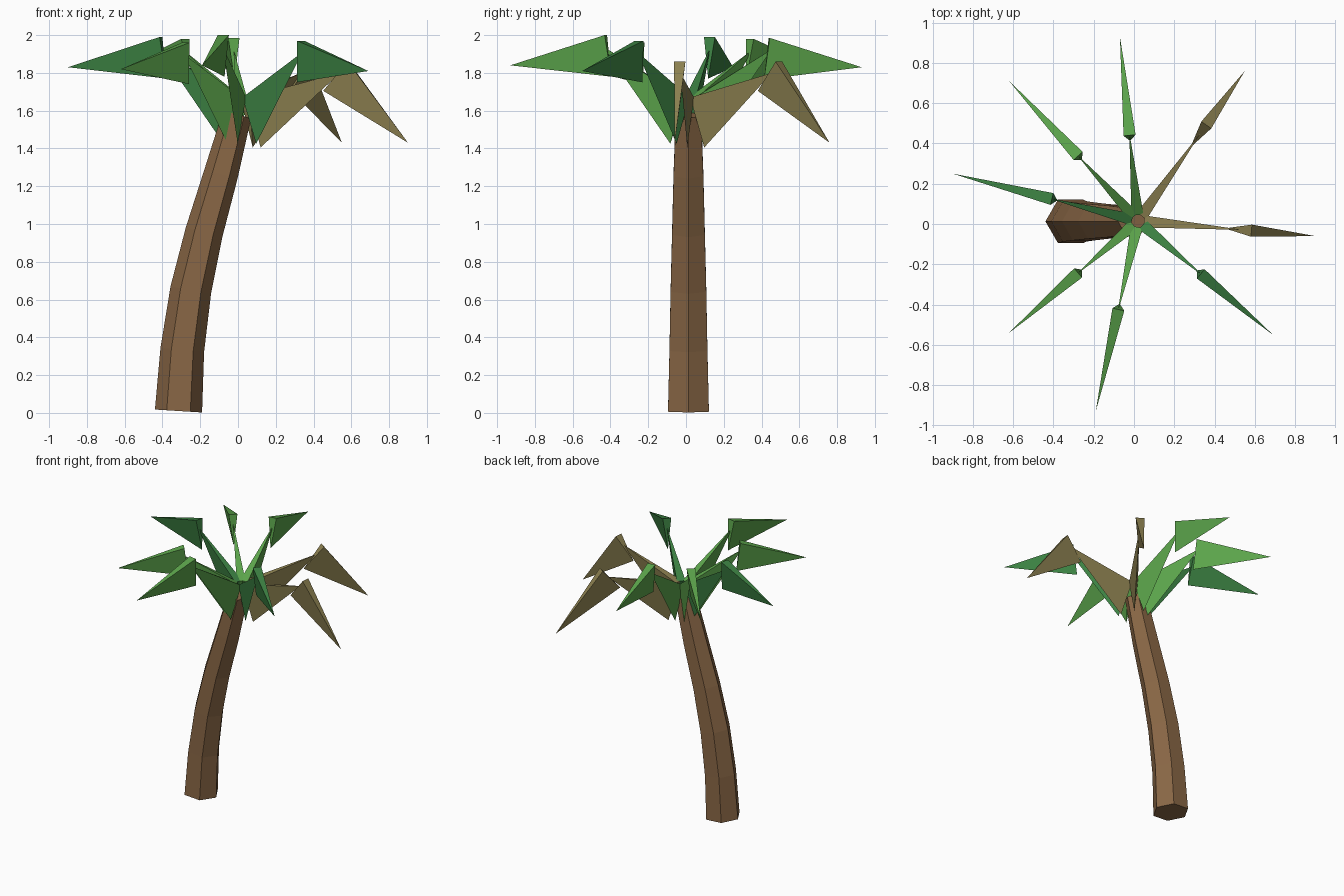
import bpy, math
from mathutils import Vector

if "Cube" in bpy.data.objects:
    bpy.data.objects.remove(bpy.data.objects["Cube"])


def material(name, rgb):
    m = bpy.data.materials.new(name)
    m.diffuse_color = (*rgb, 1)
    m.use_nodes = True
    m.node_tree.nodes["Principled BSDF"].inputs["Base Color"].default_value = m.diffuse_color
    return m


bark = material("bark brown", (0.25, 0.135, 0.06))
leaf = material("leaf green", (0.105, 0.37, 0.07))
deep = material("deep green", (0.045, 0.22, 0.055))
dry = material("dry tan", (0.26, 0.215, 0.08))


def build(name, verts, faces, mat):
    me = bpy.data.meshes.new(name)
    me.from_pydata(verts, [], faces)
    me.materials.append(mat)
    ob = bpy.data.objects.new(name, me)
    bpy.context.collection.objects.link(ob)
    # consistent outward normals
    import bmesh
    bm = bmesh.new()
    bm.from_mesh(me)
    bmesh.ops.recalc_face_normals(bm, faces=bm.faces)
    bm.to_mesh(me)
    bm.free()
    return ob


# Trunk: six-sided leaning tube, rings square to the curve (x, z, radius)
path = [(-0.315, 0.01, 0.125), (-0.295, 0.333, 0.116), (-0.25, 0.65, 0.109),
        (-0.18, 0.955, 0.1), (-0.09, 1.265, 0.091), (-0.005, 1.58, 0.077)]
N = 6
verts, faces = [], []
for i, (x, z, r) in enumerate(path):
    a, b = path[max(i - 1, 0)], path[min(i + 1, len(path) - 1)]
    t = math.atan2(b[0] - a[0], b[1] - a[1])
    for k in range(N):
        u, v = r * math.cos(k * math.tau / N), r * math.sin(k * math.tau / N)
        verts.append((x + u * math.cos(t), 0.013 + v, z - u * math.sin(t)))
for i in range(len(path) - 1):
    for k in range(N):
        j = (k + 1) % N
        faces.append((i * N + k, i * N + j, (i + 1) * N + j, (i + 1) * N + k))
faces += [tuple(range(N)), tuple(range((len(path) - 1) * N, len(path) * N))]
build("trunk", verts, faces, bark)

# Fronds: each is two keeled wedges, a rising stem half and a drooping tip half
hub = Vector((0.02, 0.015, 0))
wedge = [(0, 1, 2), (0, 1, 3), (1, 2, 3), (2, 0, 3)]


def frond(index, x, y, tip_z, peak_z, mat, droop):
    d = Vector((x, y, 0)) - hub
    length = d.length
    d.normalize()
    side = Vector((-d.y, d.x, 0))

    def at(r, z, s=0.0):
        return hub + d * r + side * s + Vector((0, 0, z))

    if droop:
        peak, keel, keel_z = 0.64 * length, 0.49 * length, peak_z - 0.155
        join, join_z = 0.59 * length, peak_z - 0.06
    else:
        peak, keel, keel_z = 0.465 * length, 0.435 * length, peak_z - 0.22
        join, join_z = 0.48 * length, peak_z - 0.06
    low = 1.405 if droop else 1.425
    build(f"frond_stem_{index}",
          [at(0.03, 1.67, 0.03), at(0.03, 1.67, -0.03), at(0.1, low), at(join, join_z)],
          wedge, mat)
    build(f"frond_tip_{index}",
          [at(peak, peak_z, 0.03), at(peak, peak_z, -0.03), at(keel, keel_z), at(length, tip_z)],
          wedge, mat)


fronds = [(-0.90, 0.25, 1.83, 1.99, deep, False),
          (-0.62, 0.71, 1.82, 1.98, leaf, False),
          (-0.07, 0.93, 1.83, 1.985, leaf, False),
          (0.55, 0.76, 1.43, 1.86, dry, True),
          (0.90, -0.06, 1.43, 1.86, dry, True),
          (0.69, -0.55, 1.81, 1.97, deep, False),
          (-0.19, -0.93, 1.84, 2.0, leaf, False),
          (-0.62, -0.54, 1.82, 1.96, leaf, False)]
for i, f in enumerate(fronds, 1):
    frond(i, *f)
